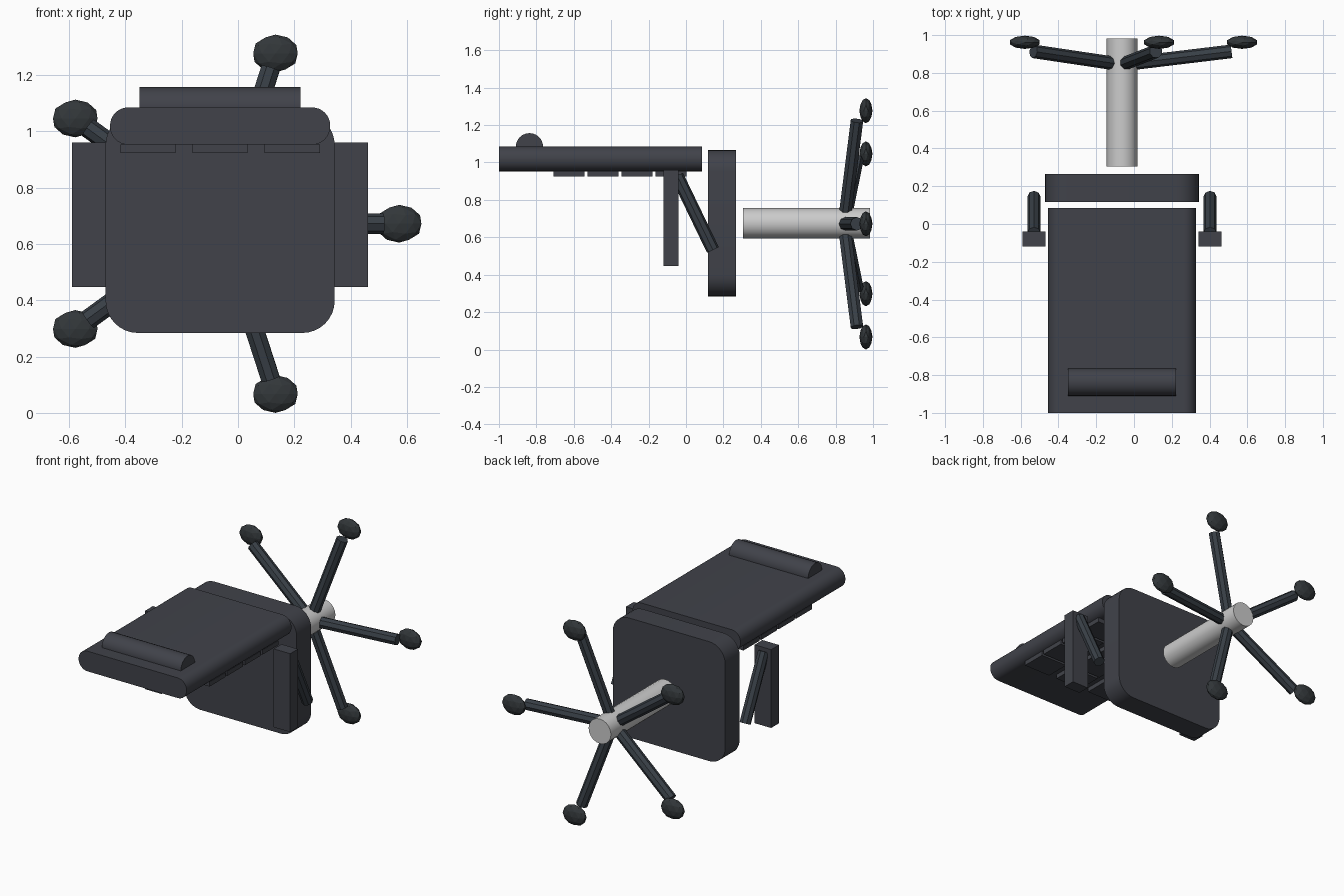
import bpy, bmesh, math
from mathutils import Vector

if "Cube" in bpy.data.objects:
    bpy.data.objects.remove(bpy.data.objects["Cube"])

CX, CZ = -0.0635, 0.672   # chair axis (chair lies on its back, axis along y)


def material(name, rgb):
    m = bpy.data.materials.new(name)
    m.diffuse_color = (*rgb, 1)
    m.use_nodes = True
    m.node_tree.nodes["Principled BSDF"].inputs["Base Color"].default_value = m.diffuse_color
    return m


FABRIC = material("dark_fabric", (0.052, 0.055, 0.068))
PLASTIC = material("dark_plastic", (0.040, 0.050, 0.062))
RUBBER = material("rubber", (0.032, 0.038, 0.042))
METAL = material("light_metal", (0.62, 0.62, 0.62))


def finish(bm, name, mat, smooth=None):
    bmesh.ops.recalc_face_normals(bm, faces=bm.faces[:])
    me = bpy.data.meshes.new(name)
    bm.to_mesh(me)
    bm.free()
    ob = bpy.data.objects.new(name, me)
    bpy.context.collection.objects.link(ob)
    me.materials.append(mat)
    if smooth:
        bpy.ops.object.select_all(action='DESELECT')
        ob.select_set(True)
        bpy.context.view_layer.objects.active = ob
        bpy.ops.object.shade_smooth_by_angle(angle=math.radians(smooth))
    return ob


def box(name, x, y, z, mat):
    bm = bmesh.new()
    bmesh.ops.create_cube(bm, size=1)
    for v in bm.verts:
        v.co = [(a + b) / 2 + c * (b - a) for (a, b), c in zip((x, y, z), v.co)]
    return finish(bm, name, mat)


def rod(name, a, b, r, sides, mat, smooth=None):
    a, b = Vector(a), Vector(b)
    bm = bmesh.new()
    bmesh.ops.create_cone(bm, cap_ends=True, segments=sides, radius1=r, radius2=r,
                          depth=(b - a).length)
    bm.transform((b - a).to_track_quat('Z', 'Y').to_matrix().to_4x4())
    bmesh.ops.translate(bm, verts=bm.verts[:], vec=(a + b) / 2)
    return finish(bm, name, mat, smooth)


def rounded_slab(name, half_w, z0, z1, y0, y1, r, mat, steps=8):
    """Rounded rectangle in the xz plane, extruded along y."""
    bm = bmesh.new()
    corners = [(half_w - r, z1 - r), (-half_w + r, z1 - r),
               (-half_w + r, z0 + r), (half_w - r, z0 + r)]
    ring = []
    for k, (x, z) in enumerate(corners):
        for i in range(steps + 1):
            t = math.pi / 2 * (k + i / steps)
            ring.append(bm.verts.new((CX + x + r * math.cos(t), y0, z + r * math.sin(t))))
    face = bm.faces.new(ring)
    ext = bmesh.ops.extrude_face_region(bm, geom=[face], use_keep_orig=True)
    new = [g for g in ext['geom'] if isinstance(g, bmesh.types.BMVert)]
    bmesh.ops.translate(bm, verts=new, vec=(0, y1 - y0, 0))
    return finish(bm, name, mat, 30)


# Seat cushion and backrest
rounded_slab("seat", 0.407, 0.284, 1.066, 0.117, 0.266, 0.115, FABRIC)
rounded_slab("backrest", 0.391, 0.953, 1.085, -1.0, 0.085, 0.064, FABRIC)

# Headrest roll, half sunk in the backrest
rod("headrest", (CX - 0.286, -0.837, 1.084), (CX + 0.286, -0.837, 1.084),
    0.073, 24, FABRIC, 30)

# Grid of small pads on the backrest face
for row in range(4):
    y = -0.709 + row * 0.182
    for col in (-1, 0, 1):
        x = CX + col * 0.256
        box(f"back_pad_{row}_{col + 1}", (x - 0.098, x + 0.098), (y, y + 0.165),
            (0.924, 0.954), FABRIC)

# Armrests with slanted supports
for side, s in (("left", -1), ("right", 1)):
    x = CX + s * 0.466
    box(f"{side}_armrest", (x - 0.06, x + 0.06), (-0.12, -0.039), (0.447, 0.96), FABRIC)
    rod(f"{side}_arm_support", (x, -0.048, 0.93), (x, 0.144, 0.532), 0.035, 8, PLASTIC)

# Gas column
rod("column", (CX, 0.304, CZ + 0.003), (CX, 0.983, CZ + 0.003), 0.081, 20, METAL, 30)

# Five star legs with flattened low-poly feet
for i in range(5):
    t = math.radians(72 * i)
    c, s = math.cos(t), math.sin(t)
    rod(f"star_leg_{i}", (CX + 0.065 * c, 0.852, CZ + 0.065 * s),
        (CX + 0.58 * c, 0.914, CZ + 0.58 * s), 0.036, 8, PLASTIC)
    bm = bmesh.new()
    bmesh.ops.create_icosphere(bm, subdivisions=2, radius=1)
    size = [max(abs(v.co[k]) for v in bm.verts) for k in range(3)]
    for v in bm.verts:
        v.co = (CX + 0.636 * c + v.co.x / size[0] * 0.079,
                0.962 + v.co.y / size[1] * 0.035,
                CZ + 0.636 * s + v.co.z / size[2] * 0.067)
    finish(bm, f"foot_{i}", RUBBER)
